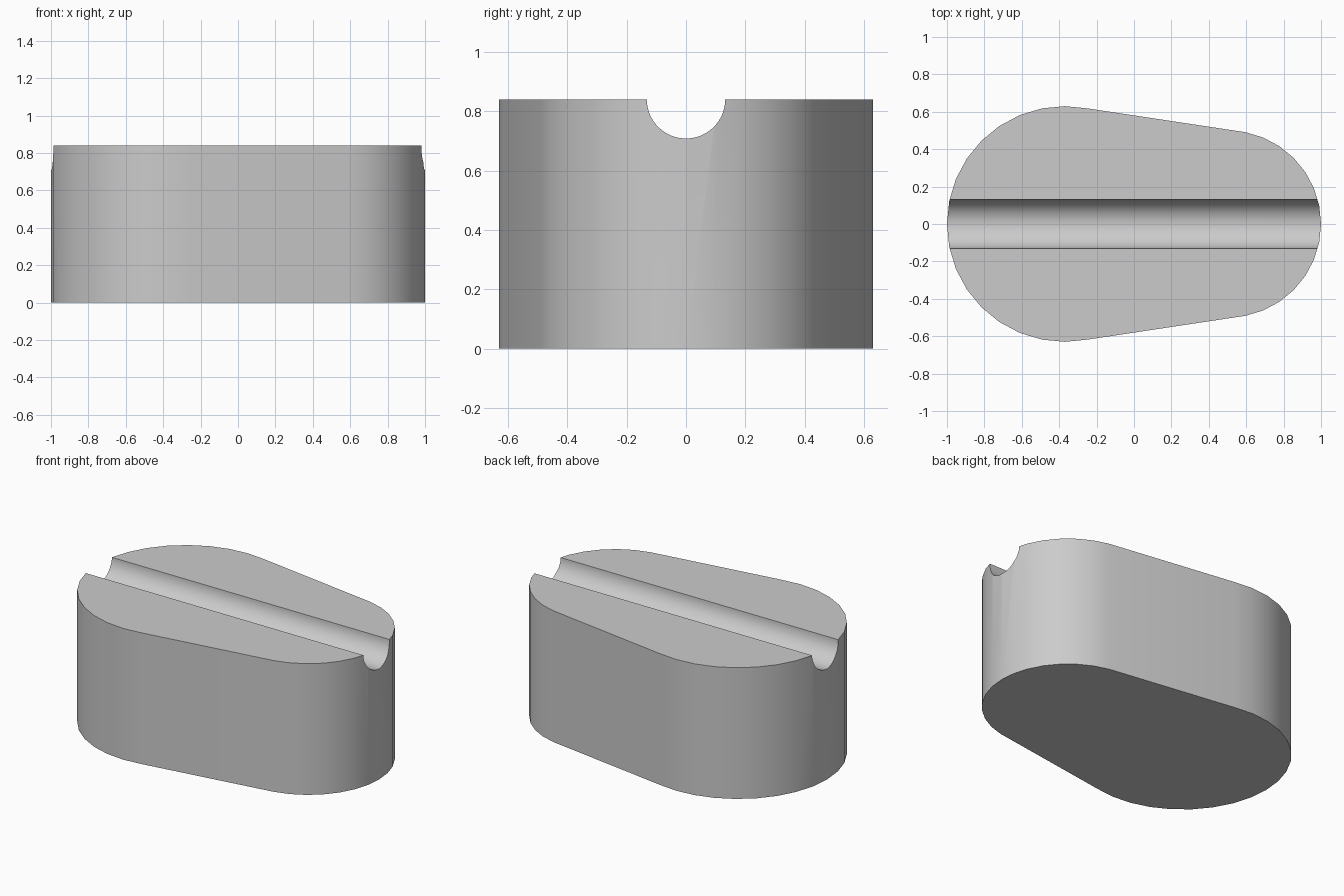
import bpy
import bmesh
from math import cos, sin, pi

HEIGHT = 0.84
STEPS = 32

if "Cube" in bpy.data.objects:
    bpy.data.objects.remove(bpy.data.objects["Cube"], do_unlink=True)

# Single plain grey
grey = bpy.data.materials.new("plain grey")
grey.use_nodes = True
colour = (0.6, 0.6, 0.6, 1)
grey.diffuse_color = colour
grey.node_tree.nodes["Principled BSDF"].inputs["Base Color"].default_value = colour


def prism(name, points, direction):
    """Extrude a closed outline along a direction into a solid."""
    bm = bmesh.new()
    base = bm.faces.new([bm.verts.new(p) for p in points])
    top = bmesh.ops.extrude_face_region(bm, geom=[base])
    moved = [v for v in top["geom"] if isinstance(v, bmesh.types.BMVert)]
    bmesh.ops.translate(bm, vec=direction, verts=moved)
    bmesh.ops.recalc_face_normals(bm, faces=bm.faces)
    mesh = bpy.data.meshes.new(name)
    bm.to_mesh(mesh)
    bm.free()
    mesh.materials.append(grey)
    obj = bpy.data.objects.new(name, mesh)
    bpy.context.collection.objects.link(obj)
    return obj


# Body: a wide round end and a narrower one joined by straight tapered sides
def arc(centre, radius, first, last):
    angles = [2 * pi * i / STEPS for i in range(first, last + 1)]
    return [(centre + radius * cos(a), radius * sin(a), 0) for a in angles]


outline = arc(0.5, 0.5, -7, 7) + arc(-0.37, 0.63, 7, 25)
body = prism("grooved_body", outline, (0, 0, HEIGHT))

# Round groove running lengthwise along the top
circle = [(-1.2, 0.132 * cos(2 * pi * i / 64), HEIGHT + 0.132 * sin(2 * pi * i / 64))
          for i in range(64)]
cutter = prism("groove_cutter", circle, (2.4, 0, 0))
cutter.hide_render = True

groove = body.modifiers.new("groove", "BOOLEAN")
groove.operation = "DIFFERENCE"
groove.solver = "EXACT"
groove.object = cutter

bpy.ops.object.select_all(action="DESELECT")
body.select_set(True)
bpy.context.view_layer.objects.active = body
bpy.ops.object.modifier_apply(modifier=groove.name)
bpy.data.objects.remove(cutter, do_unlink=True)
bpy.ops.object.shade_smooth_by_angle(angle=pi / 6)
